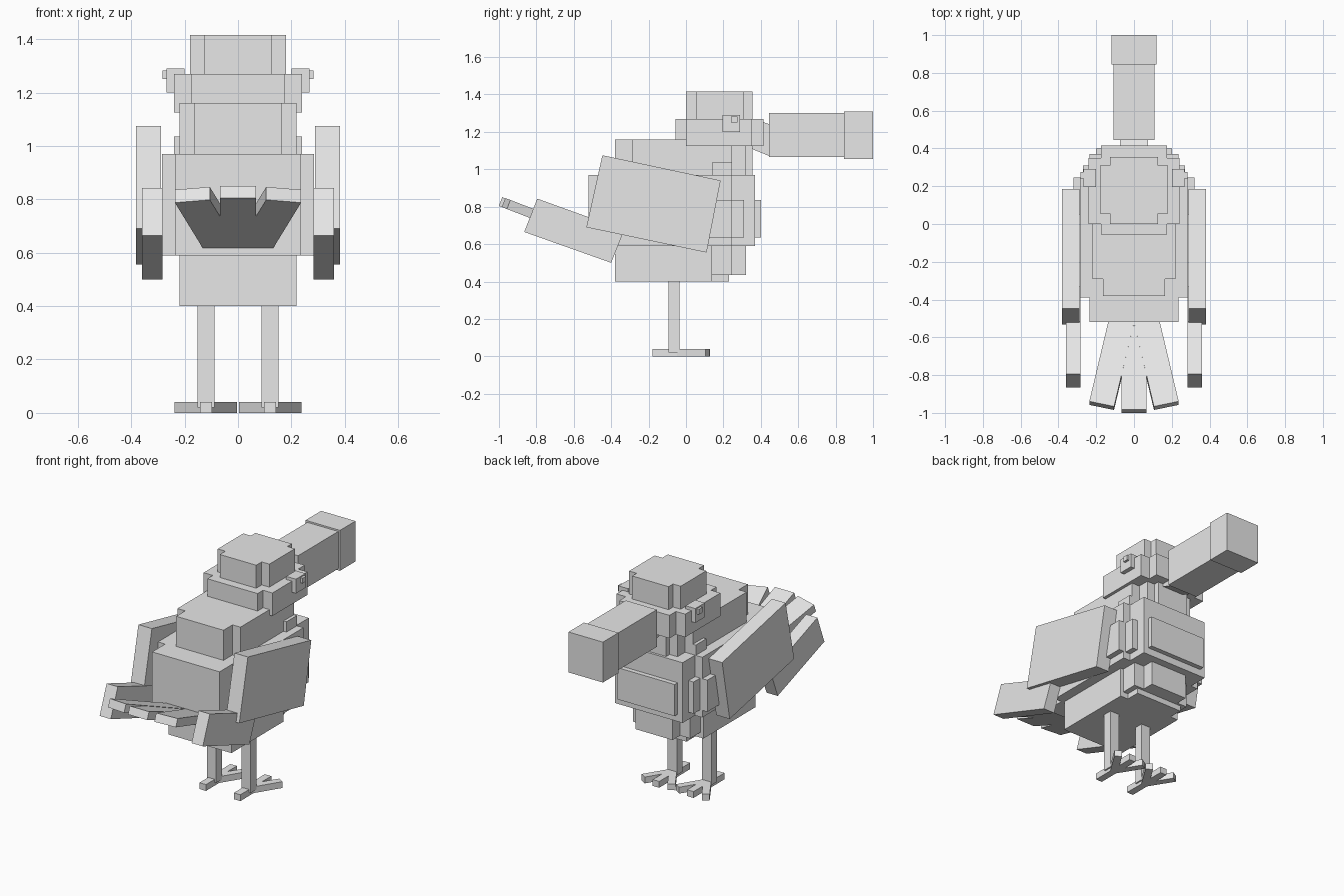
import bpy
from math import atan2, radians
from mathutils import Matrix, Vector

cube = bpy.data.objects.get("Cube")
if cube:
    bpy.data.objects.remove(cube)

GREY = (0.8, 0.8, 0.8, 1)
mat = bpy.data.materials.new("light grey")
mat.use_nodes = True
mat.diffuse_color = GREY
mat.node_tree.nodes["Principled BSDF"].inputs["Base Color"].default_value = GREY


def prism(name, profile, x0, x1):
    """Extrude a (y, z) profile, listed clockwise seen from +x, between x0 and x1."""
    n = len(profile)
    x0, x1 = sorted((x0, x1))
    verts = [(x, y, z) for x in (x0, x1) for y, z in profile]
    faces = [tuple(range(n)), tuple(reversed(range(n, 2 * n)))]
    faces += [(i, i + n, (i + 1) % n + n, (i + 1) % n) for i in range(n)]
    mesh = bpy.data.meshes.new(name)
    mesh.from_pydata(verts, [], faces)
    mesh.materials.append(mat)
    obj = bpy.data.objects.new(name, mesh)
    bpy.context.collection.objects.link(obj)
    return obj


def box(name, x, y, z):
    return prism(name, [(y[0], z[0]), (y[0], z[1]), (y[1], z[1]), (y[1], z[0])], *x)


def block(name, half, y, z):
    return box(name, (-half, half), y, z)


# Stepped body
block("belly", 0.22, (-0.38, 0.14), (0.40, 0.60))
block("belly_front", 0.165, (0.10, 0.23), (0.40, 0.60))
block("belly_front_side", 0.20, (0.10, 0.245), (0.435, 0.60))
block("belly_front_step", 0.13, (0.20, 0.32), (0.435, 0.60))
block("torso", 0.235, (-0.52, 0.37), (0.59, 0.97))
block("torso_wide", 0.285, (-0.39, 0.245), (0.59, 0.97))
block("breast_plate", 0.20, (0.36, 0.40), (0.635, 0.835))
block("side_plate", 0.27, (0.20, 0.31), (0.635, 0.835))
block("flank_plate", 0.32, (0.05, 0.245), (0.635, 0.835))
block("shoulders", 0.22, (-0.29, 0.245), (0.96, 1.16))
block("shoulders_long", 0.165, (-0.38, 0.32), (0.96, 1.16))
block("throat", 0.11, (0.20, 0.355), (0.96, 1.16))
block("collar", 0.24, (0.14, 0.245), (0.96, 1.035))

# Head and crown
block("head_wide", 0.24, (0.0, 0.35), (1.125, 1.27))
block("head_long", 0.175, (-0.055, 0.415), (1.125, 1.27))
block("crown_wide", 0.18, (0.055, 0.31), (1.26, 1.415))
block("crown_long", 0.127, (0.0, 0.355), (1.26, 1.415))

# Beak
prism("beak_base", [(0.35, 1.11), (0.38, 1.265), (0.46, 1.235), (0.46, 1.065)], -0.075, 0.075)
block("beak", 0.108, (0.445, 0.85), (1.065, 1.30))
block("beak_tip", 0.12, (0.845, 1.0), (1.055, 1.31))

# Paired parts
for side, s in (("left", 1), ("right", -1)):
    box(side + "_eye", (s * 0.20, s * 0.268), (0.195, 0.29), (1.20, 1.29))
    box(side + "_pupil", (s * 0.26, s * 0.283), (0.24, 0.275), (1.25, 1.283))
    prism(side + "_wing", [(-0.533, 0.69), (-0.447, 1.075), (0.185, 0.94), (0.11, 0.555)],
          s * 0.288, s * 0.382)
    prism(side + "_wing_tip", [(-0.865, 0.665), (-0.795, 0.843), (-0.33, 0.675), (-0.40, 0.50)],
          s * 0.282, s * 0.36)
    leg_x = s * 0.12
    box(side + "_leg", (leg_x - 0.032, leg_x + 0.032), (-0.093, -0.035), (0.02, 0.41))
    box(side + "_back_toe", (leg_x - 0.0225, leg_x + 0.0225), (-0.18, -0.03), (0, 0.04))
    # Front toes fan out from the ankle
    for toe, angle, length in (("inner", 32, 0.185), ("middle", 0, 0.17), ("outer", -32, 0.185)):
        obj = block(f"{side}_{toe}_toe", 0.0225, (0, length), (0, 0.04))
        obj.data.transform(Matrix.Translation((leg_x, -0.042, 0))
                           @ Matrix.Rotation(radians(s * angle), 4, "Z"))

# Tail feathers fan out from the rump and tilt upward
tilt = Matrix.Rotation(-atan2(0.36, 0.93), 4, "X")
for name, x, yaw, length in (("left", 0.065, 12.5, 0.49), ("middle", 0, 0, 0.51),
                             ("right", -0.065, -12.5, 0.49)):
    obj = block(name + "_tail_feather", 0.067, (-length, 0.03), (0, 0.052 - 0.002 * (yaw == 0)))
    obj.data.transform(Matrix.Translation(Vector((x, -0.525, 0.62)))
                       @ tilt @ Matrix.Rotation(radians(yaw), 4, "Z"))
